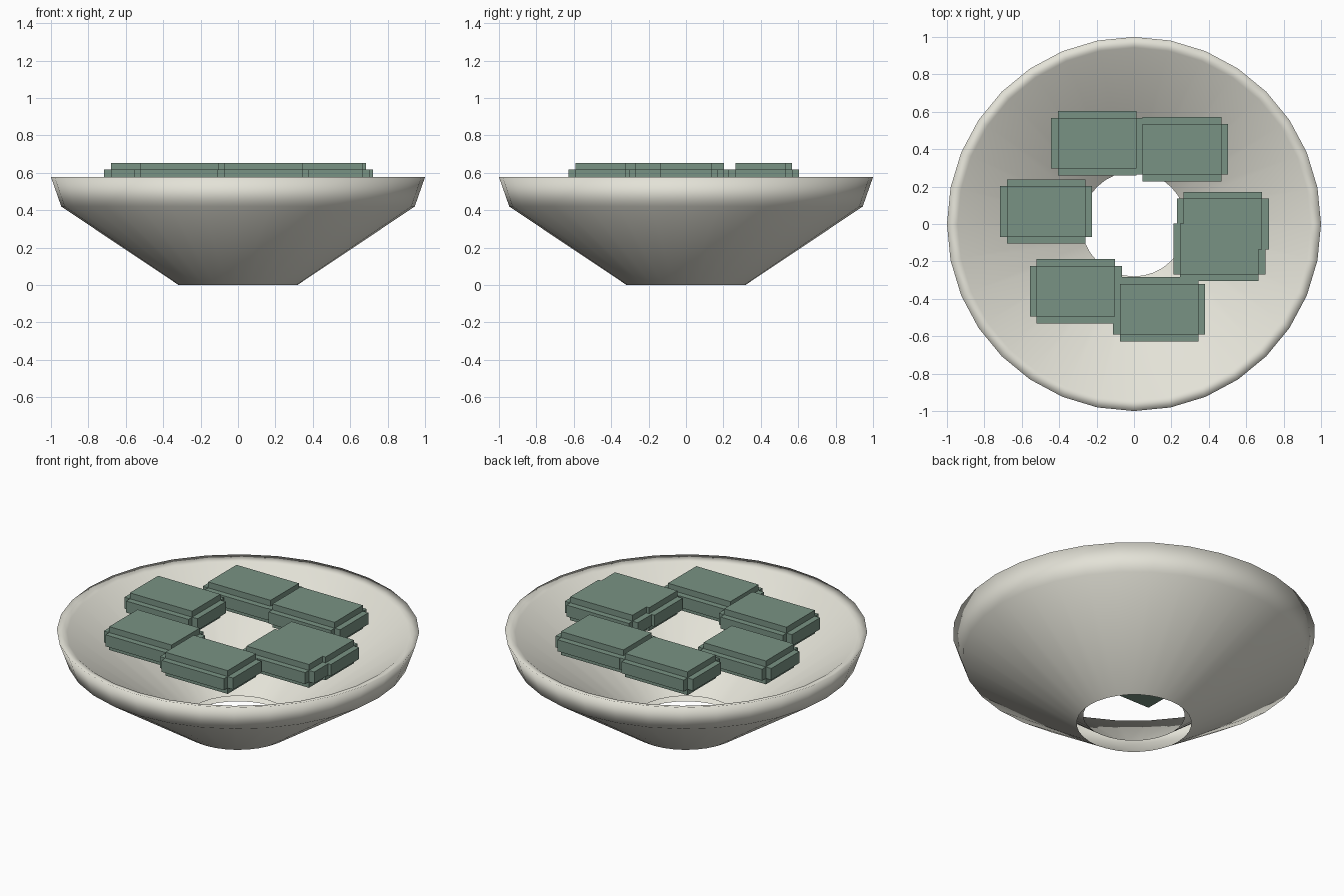
import bpy, bmesh, math
from mathutils import Matrix, Vector

if "Cube" in bpy.data.objects:
    bpy.data.objects.remove(bpy.data.objects["Cube"])

SIDES = 32
# wall cross-section (radius, height): outer bottom -> rim -> inner cone
PROFILE = [(0.317, 0.0), (0.945, 0.42), (1.0, 0.577),
           (0.943, 0.56), (0.28, 0.05)]


def make_material(name, color):
    mat = bpy.data.materials.new(name)
    mat.diffuse_color = (*color, 1)
    mat.use_nodes = True
    mat.node_tree.nodes["Principled BSDF"].inputs["Base Color"].default_value = mat.diffuse_color
    return mat


def finish(bm, name, material, smooth=False):
    bmesh.ops.recalc_face_normals(bm, faces=bm.faces)
    for f in bm.faces:
        f.smooth = smooth
    mesh = bpy.data.meshes.new(name)
    bm.to_mesh(mesh)
    bm.free()
    mesh.materials.append(material)
    obj = bpy.data.objects.new(name, mesh)
    bpy.context.collection.objects.link(obj)
    return obj


def lathe(name, profile, material):
    bm = bmesh.new()
    rings = []
    for i in range(SIDES):
        a = 2 * math.pi * i / SIDES
        rings.append([bm.verts.new((r * math.cos(a), r * math.sin(a), z))
                      for r, z in profile])
    for i in range(SIDES):
        p, q = rings[i], rings[(i + 1) % SIDES]
        for j in range(len(profile) - 1):
            bm.faces.new((p[j], q[j], q[j + 1], p[j + 1]))
    return finish(bm, name, material, smooth=True)


def stepped_block(name, center, size, step, material):
    # three crossed boxes, each stretched along one axis
    bm = bmesh.new()
    for axis in range(3):
        dims = Vector(size)
        dims[axis] += 2 * step
        bmesh.ops.create_cube(bm, size=1, matrix=Matrix.Translation(center)
                              @ Matrix.Diagonal((*dims, 1)))
    return finish(bm, name, material)


# open-bottomed bowl
lathe("bowl", PROFILE, make_material("bowl_cream", (0.77, 0.76, 0.68)))

# ring of floating blocks, one radian apart
green = make_material("block_green", (0.19, 0.29, 0.23))
for i in range(7):
    pos = Vector((0.475 * math.cos(i), 0.475 * math.sin(i), 0.582))
    stepped_block(f"block_{i + 1}", pos, (0.42, 0.272, 0.07), 0.036, green)
